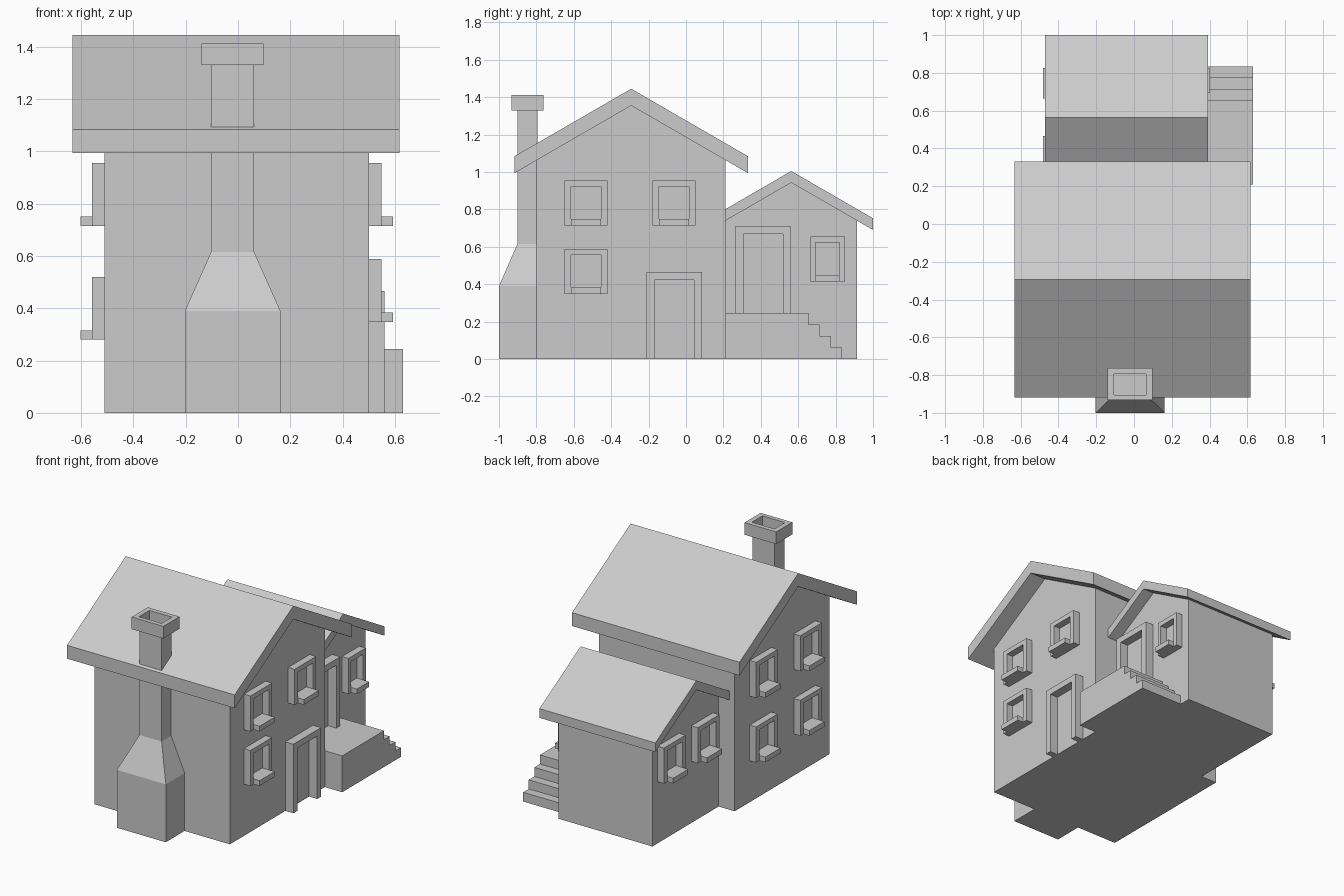
import bpy, bmesh

if "Cube" in bpy.data.objects:
    bpy.data.objects.remove(bpy.data.objects["Cube"])


def mesh_object(name, bm):
    bmesh.ops.recalc_face_normals(bm, faces=bm.faces)
    me = bpy.data.meshes.new(name)
    bm.to_mesh(me)
    bm.free()
    ob = bpy.data.objects.new(name, me)
    bpy.context.collection.objects.link(ob)
    return ob


def prism(name, profile, x0, x1):
    """Extrude a (y, z) outline from x0 to x1."""
    bm = bmesh.new()
    face = bm.faces.new([bm.verts.new((x0, y, z)) for y, z in profile])
    ext = bmesh.ops.extrude_face_region(bm, geom=[face])
    verts = [v for v in ext["geom"] if isinstance(v, bmesh.types.BMVert)]
    bmesh.ops.translate(bm, verts=verts, vec=(x1 - x0, 0, 0))
    return mesh_object(name, bm)


def loft(name, rings):
    """Join rectangles (x0, x1, y0, y1, z) into a closed skin."""
    bm = bmesh.new()
    loops = [[bm.verts.new(p) for p in ((a, c, z), (b, c, z), (b, d, z), (a, d, z))]
             for a, b, c, d, z in rings]
    for lo, hi in zip(loops, loops[1:]):
        for i in range(4):
            j = (i + 1) % 4
            bm.faces.new((lo[i], lo[j], hi[j], hi[i]))
    bm.faces.new(loops[0])
    bm.faces.new(loops[-1])
    return mesh_object(name, bm)


def trim(name, wall, side, y0, y1, z0, z1, border_y, border_z, depth):
    """Three-sided frame around an opening; side is +1 right, -1 left."""
    a, b, t = y0 + border_y, y1 - border_y, z1 - border_z
    prism(name, [(y0, z0), (y0, z1), (y1, z1), (y1, z0),
                 (b, z0), (b, t), (a, t), (a, z0)], wall, wall + side * depth)


def window(name, wall, side, y0, y1, z0, border=0.035):
    trim(name + "_frame", wall, side, y0, y1, z0, z0 + 0.24, border, 0.032, 0.048)
    a, b = y0 + border, y1 - border
    prism(name + "_sill", [(a, z0), (b, z0), (b, z0 + 0.035), (a, z0 + 0.035)],
          wall, wall + side * 0.092)


S = 0.578  # roof slope


def house(name, y0, y1, peak_y, top, thick, eave0, eave1, wall_x, roof_x):
    """Gabled block with an overhanging slab roof."""
    def under(y):
        return top - thick - S * abs(y - peak_y)
    prism(name + "_walls", [(y0, 0), (y1, 0), (y1, under(y1)),
                            (peak_y, top - thick), (y0, under(y0))], *wall_x)
    prism(name + "_roof", [(eave0, under(eave0)), (peak_y, top - thick),
                           (eave1, under(eave1)), (eave1, under(eave1) + thick),
                           (peak_y, top), (eave0, under(eave0) + thick)], *roof_x)


# Main house and rear wing
house("main", -0.80, 0.21, -0.293, 1.445, 0.09, -0.918, 0.332, (-0.51, 0.50), (-0.632, 0.618))
house("wing", 0.21, 0.915, 0.563, 1.005, 0.062, 0.21, 1.0, (-0.39, 0.31), (-0.472, 0.392))

# Chimney: wide hearth, tapered shoulder, shaft
loft("chimney", [(-0.203, 0.162, -1.0, -0.795, 0), (-0.203, 0.162, -1.0, -0.795, 0.39),
                 (-0.103, 0.062, -0.902, -0.795, 0.615), (-0.103, 0.062, -0.902, -0.795, 1.335)])
# Hollow chimney cap
loft("chimney_cap", [(-0.103, 0.062, -0.902, -0.795, 1.33), (-0.139, 0.097, -0.933, -0.762, 1.33),
                     (-0.139, 0.097, -0.933, -0.762, 1.412), (-0.105, 0.064, -0.904, -0.793, 1.412),
                     (-0.105, 0.064, -0.904, -0.793, 1.34)])

# Porch with steps
porch = [(0.21, 0), (0.21, 0.245), (0.655, 0.245)]
for i in range(1, 4):
    y, z = 0.655 + 0.06 * (i - 1), 0.245 - 0.061 * i
    porch += [(y, z), (y + 0.06, z)]
porch.append((porch[-1][0], 0))
prism("porch_steps", porch, 0.31, 0.63)

# Door surrounds
trim("main_door_frame", 0.50, 1, -0.21, 0.085, 0, 0.465, 0.042, 0.042, 0.06)
trim("wing_door_frame", 0.31, 1, 0.265, 0.56, 0.245, 0.71, 0.042, 0.042, 0.06)

# Windows on the main house
FRONT, BACK = (-0.65, -0.42), (-0.18, 0.05)
for label, (a, b) in (("front", FRONT), ("back", BACK)):
    window("left_upper_" + label, -0.51, -1, a, b, 0.715)
    window("left_lower_" + label, -0.51, -1, a, b, 0.28)
    window("right_upper_" + label, 0.50, 1, a, b, 0.715)
window("right_lower_front", 0.50, 1, *FRONT, 0.348)

# Windows on the wing
window("wing_left_front", -0.39, -1, 0.27, 0.50, 0.415)
window("wing_left_back", -0.39, -1, 0.63, 0.86, 0.415)
window("wing_right", 0.31, 1, 0.665, 0.85, 0.415, border=0.028)
